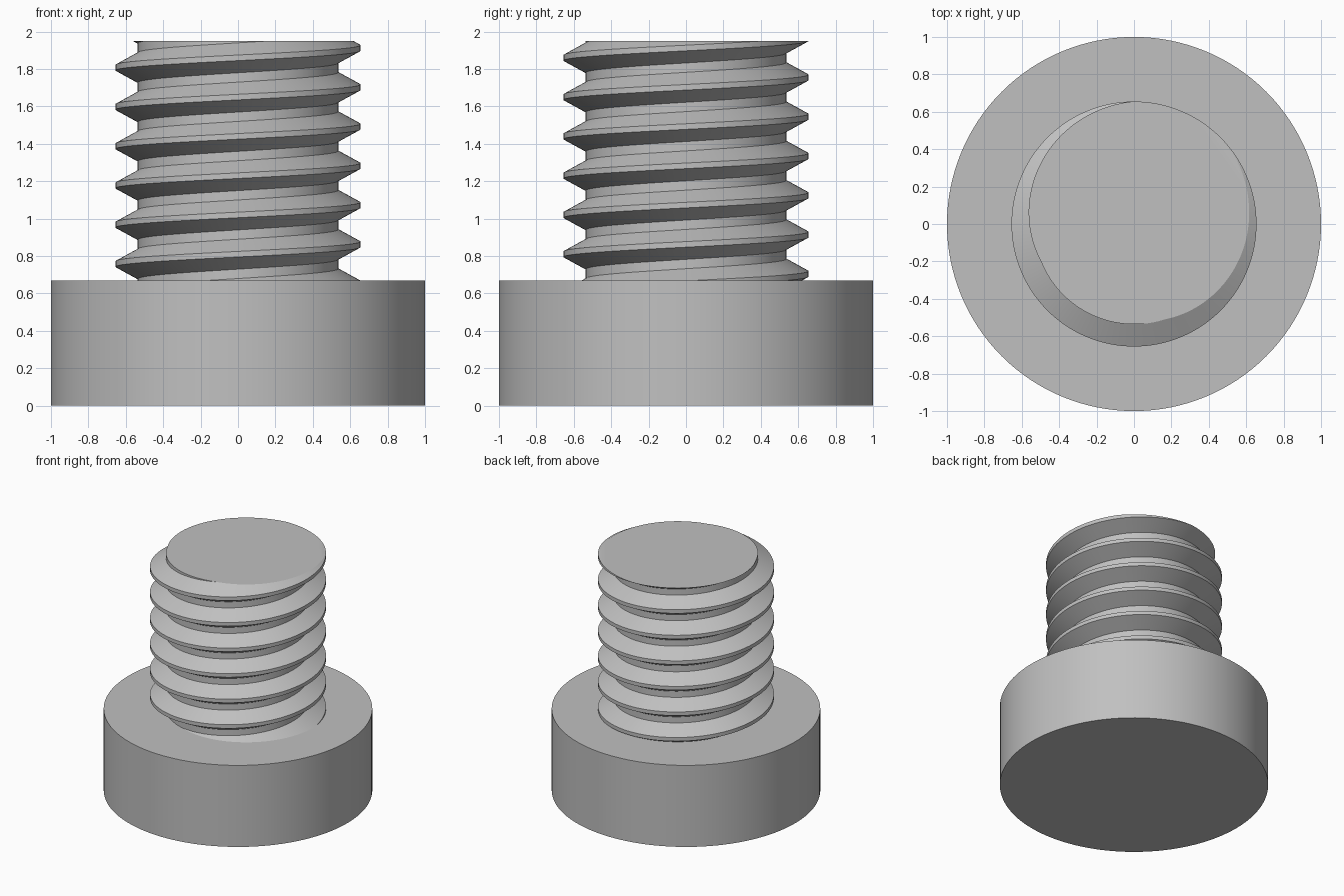
import bpy, bmesh
from math import cos, sin, tau

cube = bpy.data.objects.get("Cube")
if cube:
    bpy.data.objects.remove(cube)

HEAD_TOP, TOP = 0.67, 1.95
PITCH, CREST_R, ROOT_R = 0.21, 0.655, 0.536
CREST_W, ROOT_W = 0.03, 0.05
SEGMENTS, TURNS = 128, 10

steel = bpy.data.materials.new("grey steel")
steel.use_nodes = True
colour = (0.53, 0.53, 0.53, 1)
steel.diffuse_color = colour
steel.node_tree.nodes["Principled BSDF"].inputs["Base Color"].default_value = colour


def finish(obj):
    obj.data.materials.clear()
    obj.data.materials.append(steel)
    bpy.ops.object.select_all(action="DESELECT")
    obj.select_set(True)
    bpy.context.view_layer.objects.active = obj
    bpy.ops.object.shade_smooth_by_angle(angle=0.5)


# Head: plain round disc
bpy.ops.mesh.primitive_cylinder_add(vertices=SEGMENTS, radius=1, depth=HEAD_TOP,
                                    location=(0, 0, HEAD_TOP / 2))
head = bpy.context.object
head.name = "bolt_head"
finish(head)

# Thread profile for one pitch, as (radius, height) measured from the crest centre
flank_end = (PITCH - ROOT_W) / 2
profile = [(CREST_R, -CREST_W / 2), (CREST_R, CREST_W / 2),
           (ROOT_R, flank_end), (ROOT_R, flank_end + ROOT_W)]
start = 1.912 - 8 * PITCH

# Threaded shank: right-handed helical surface, each column climbing with the angle
bm = bmesh.new()
columns = []
for i in range(SEGMENTS):
    a = tau * i / SEGMENTS
    lift = start + PITCH * i / SEGMENTS
    columns.append([bm.verts.new((r * cos(a), r * sin(a), lift + z + t * PITCH))
                    for t in range(TURNS) for r, z in profile])
rows = len(columns[0])
for i in range(SEGMENTS):
    here, after = columns[i], columns[(i + 1) % SEGMENTS]
    # the last column meets the first one a full pitch higher
    shift = len(profile) if i == SEGMENTS - 1 else 0
    for k in range(rows - 1 - shift):
        bm.faces.new((here[k], after[k + shift], after[k + 1 + shift], here[k + 1]))

# Cut the shank flat at the tip and just inside the head, then cap both ends
for z, up in ((TOP, 1), (HEAD_TOP - 0.05, -1)):
    cut = bmesh.ops.bisect_plane(bm, geom=bm.verts[:] + bm.edges[:] + bm.faces[:],
                                 plane_co=(0, 0, z), plane_no=(0, 0, up),
                                 clear_outer=True)
    edges = [e for e in cut["geom_cut"] if isinstance(e, bmesh.types.BMEdge)]
    bmesh.ops.contextual_create(bm, geom=edges)
bmesh.ops.recalc_face_normals(bm, faces=bm.faces[:])
mesh = bpy.data.meshes.new("threaded_shank")
bm.to_mesh(mesh)
bm.free()
shank = bpy.data.objects.new("threaded_shank", mesh)
bpy.context.collection.objects.link(shank)
finish(shank)
